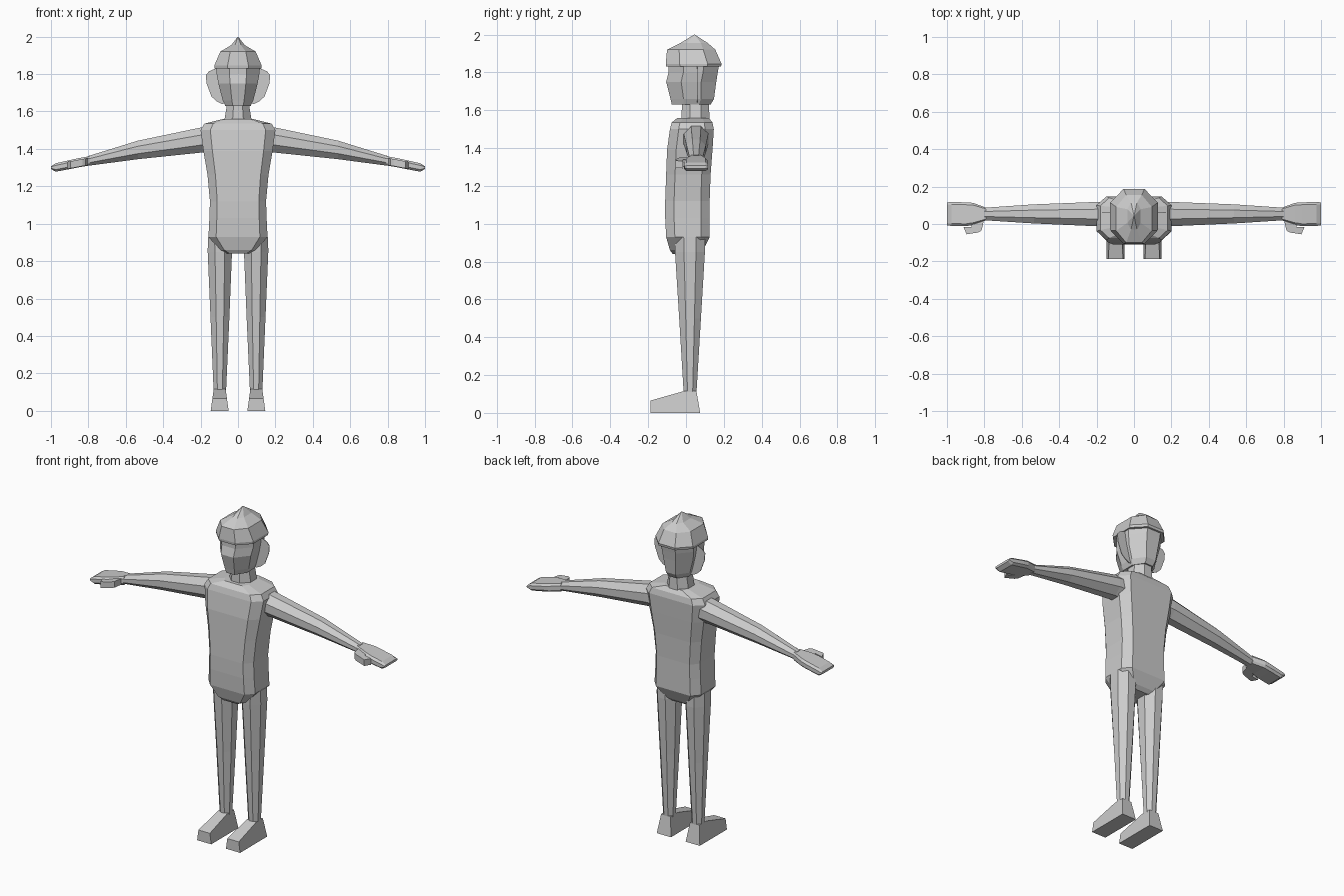
import bpy, bmesh

grey = bpy.data.materials.new("plain grey")
grey.diffuse_color = (0.6, 0.6, 0.6, 1)


def finish(name, bm):
    bmesh.ops.recalc_face_normals(bm, faces=bm.faces)
    me = bpy.data.meshes.new(name)
    bm.to_mesh(me)
    bm.free()
    me.materials.append(grey)
    ob = bpy.data.objects.new(name, me)
    bpy.context.collection.objects.link(ob)
    return ob


def mirrored(ob):
    m = ob.modifiers.new("other side", 'MIRROR')
    m.use_axis = (True, False, False)
    return ob


def loft(name, sections, axis='z', cu=0.3, cv=0.3):
    """Chamfered-rectangle rings (pos, u0, u1, v0, v1) along an axis; u,v = x,y or y,z."""
    bm = bmesh.new()
    rings = []
    for p, u0, u1, v0, v1 in sections:
        a, b = (u1 - u0) * cu, (v1 - v0) * cv
        pts = [(u0 + a, v0), (u1 - a, v0), (u1, v0 + b), (u1, v1 - b),
               (u1 - a, v1), (u0 + a, v1), (u0, v1 - b), (u0, v0 + b)]
        rings.append([bm.verts.new((u, v, p) if axis == 'z' else (p, u, v)) for u, v in pts])
    for r, q in zip(rings, rings[1:]):
        for i in range(8):
            j = (i + 1) % 8
            bm.faces.new((r[i], r[j], q[j], q[i]))
    bm.faces.new(rings[0])
    bm.faces.new(rings[-1])
    return finish(name, bm)


def prism(name, outline, place):
    """Extrude a 2D outline between two sides; place(u, v, side) gives the 3D point."""
    bm = bmesh.new()
    lo = [bm.verts.new(place(u, v, 0)) for u, v in outline]
    hi = [bm.verts.new(place(u, v, 1)) for u, v in outline]
    bm.faces.new(lo)
    bm.faces.new(hi)
    for i in range(len(lo)):
        j = (i + 1) % len(lo)
        bm.faces.new((lo[i], lo[j], hi[j], hi[i]))
    return finish(name, bm)


# torso, from crotch to shoulders
loft("torso", [
    (0.84, -0.06, 0.06, -0.07, 0.07),
    (0.86, -0.10, 0.10, -0.085, 0.09),
    (0.93, -0.158, 0.158, -0.105, 0.125),
    (1.03, -0.153, 0.153, -0.11, 0.125),
    (1.12, -0.15, 0.15, -0.11, 0.125),
    (1.26, -0.163, 0.163, -0.105, 0.13),
    (1.39, -0.185, 0.185, -0.10, 0.14),
    (1.50, -0.20, 0.20, -0.085, 0.147),
    (1.535, -0.18, 0.18, -0.075, 0.14),
    (1.56, -0.08, 0.08, -0.045, 0.12)], cu=0.13, cv=0.2)

# neck
loft("neck", [(1.54, -0.075, 0.075, -0.025, 0.125),
              (1.66, -0.055, 0.055, -0.02, 0.12)])

# head
loft("head", [(1.63, -0.068, 0.068, -0.075, 0.13),
              (1.66, -0.082, 0.082, -0.082, 0.148),
              (1.75, -0.105, 0.105, -0.105, 0.16),
              (1.80, -0.114, 0.114, -0.092, 0.168),
              (1.84, -0.118, 0.118, -0.092, 0.175)])

# pointed cap
loft("cap", [(1.83, -0.125, 0.125, -0.105, 0.185),
             (1.845, -0.127, 0.127, -0.107, 0.188),
             (1.92, -0.095, 0.095, -0.10, 0.155),
             (1.955, -0.036, 0.036, -0.03, 0.115),
             (2.0, -0.001, 0.001, 0.044, 0.046)], cu=0.28, cv=0.25)

# flat ears
mirrored(prism("ear", [(0.05, 1.83), (0.12, 1.83), (0.155, 1.815), (0.172, 1.795),
                       (0.168, 1.75), (0.142, 1.68), (0.115, 1.655), (0.085, 1.64), (0.05, 1.65)],
               lambda x, z, s: (x, 0.058 + 0.004 * s, z)))

# arms
mirrored(loft("arm", [(0.16, -0.012, 0.118, 1.38, 1.52),
                      (0.20, -0.012, 0.118, 1.38, 1.514),
                      (0.535, 0.003, 0.105, 1.345, 1.444),
                      (0.80, 0.02, 0.087, 1.31, 1.362)], axis='x'))

# hands
mirrored(loft("hand", [(0.79, 0.02, 0.087, 1.312, 1.362),
                       (0.86, -0.005, 0.113, 1.30, 1.349),
                       (0.90, -0.012, 0.116, 1.292, 1.340),
                       (0.975, -0.01, 0.117, 1.278, 1.323),
                       (1.0, -0.008, 0.116, 1.293, 1.307)], axis='x', cu=0.1, cv=0.25))

# thumbs
mirrored(prism("thumb", [(0.80, 0.03), (0.815, -0.035), (0.832, -0.045),
                         (0.895, -0.055), (0.912, -0.015), (0.87, -0.015), (0.86, 0.03)],
               lambda x, y, s: (x, y, 1.475 - 0.19 * x + 0.038 * (s - 0.5) * 1.0 + 0.01 - 0.0)))

# legs
mirrored(loft("leg", [(0.10, 0.064, 0.130, -0.012, 0.055),
                      (0.50, 0.046, 0.147, -0.036, 0.079),
                      (0.85, 0.032, 0.162, -0.058, 0.10),
                      (0.93, 0.045, 0.161, -0.06, 0.10)]))

# feet: side profile, a little narrower at the top
mirrored(prism("foot", [(-0.188, 0), (0.075, 0), (0.055, 0.115), (-0.012, 0.115), (-0.188, 0.065)],
               lambda y, z, s: ((0.05 + 0.14 * z, 0.146 - 0.14 * z)[s], y, z)))
